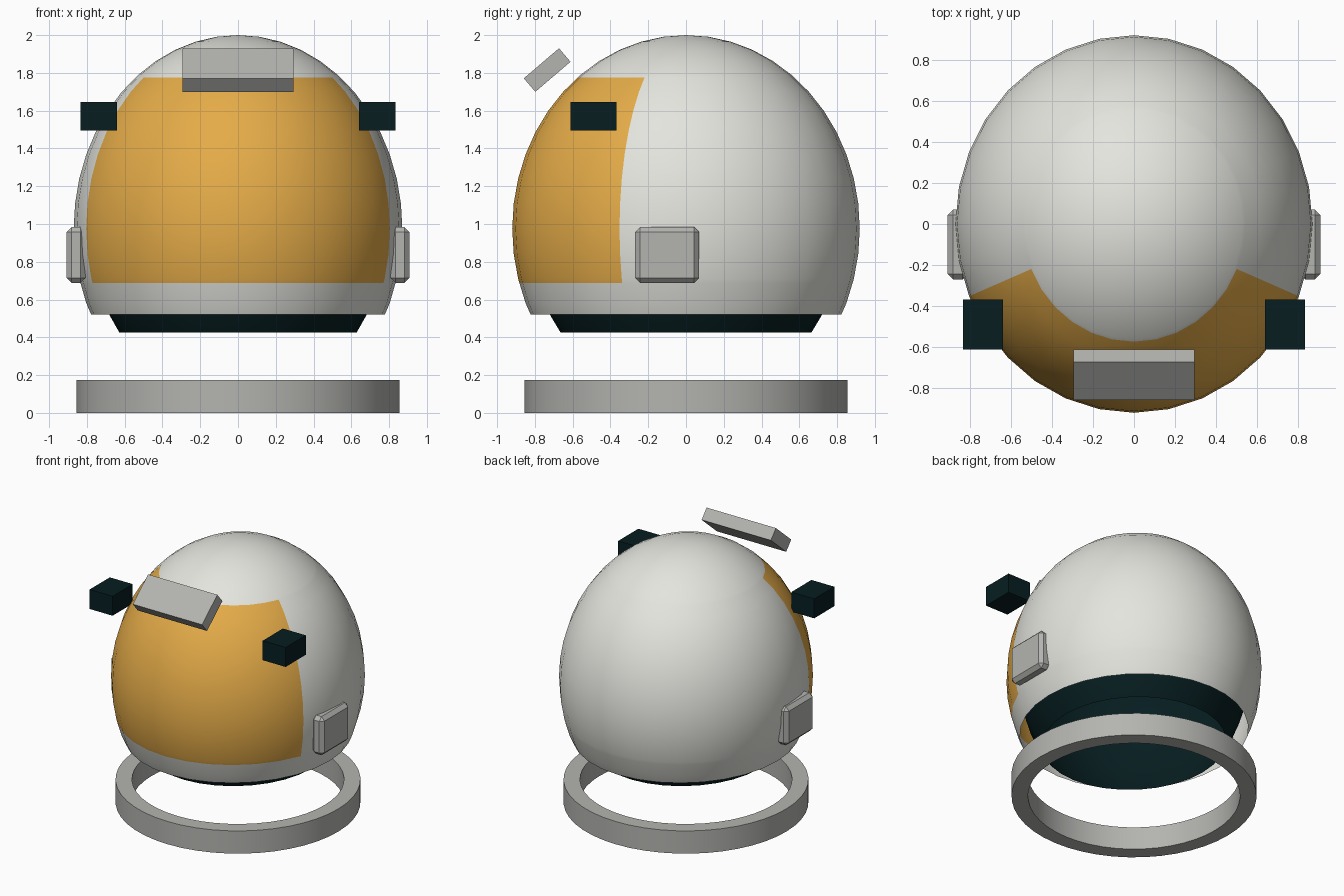
import bpy, bmesh, math
from mathutils import Matrix

cube = bpy.data.objects.get("Cube")
if cube:
    bpy.data.objects.remove(cube, do_unlink=True)


def material(name, rgb):
    m = bpy.data.materials.new(name)
    m.use_nodes = True
    m.diffuse_color = (*rgb, 1)
    m.node_tree.nodes["Principled BSDF"].inputs["Base Color"].default_value = (*rgb, 1)
    return m


white = material("shell white", (0.78, 0.78, 0.735))
gold = material("visor gold", (0.78, 0.41, 0.065))
grey = material("trim grey", (0.455, 0.46, 0.435))
dark = material("dark teal", (0.002, 0.0125, 0.0145))

RX, RY, CENTRE_Z = 0.87, 0.92, 0.975
RZ = 2 - CENTRE_Z


def finish(name, bm, mats, smooth=None):
    mesh = bpy.data.meshes.new(name)
    bm.to_mesh(mesh)
    bm.free()
    ob = bpy.data.objects.new(name, mesh)
    bpy.context.collection.objects.link(ob)
    for m in mats:
        mesh.materials.append(m)
    if smooth:
        bpy.ops.object.select_all(action='DESELECT')
        ob.select_set(True)
        bpy.context.view_layer.objects.active = ob
        bpy.ops.object.shade_smooth_by_angle(angle=math.radians(smooth))


def cut(bm, z, clear_below=False):
    bmesh.ops.bisect_plane(bm, geom=bm.verts[:] + bm.edges[:] + bm.faces[:],
                           plane_co=(0, 0, z), plane_no=(0, 0, 1), clear_inner=clear_below)


def open_dome(scale, rim):
    """Helmet-shaped ellipsoid, open below the rim height."""
    bm = bmesh.new()
    bmesh.ops.create_uvsphere(bm, u_segments=32, v_segments=24, radius=scale)
    bm.transform(Matrix.Translation((0, 0, CENTRE_Z)) @ Matrix.Diagonal((RX, RY, RZ, 1)))
    cut(bm, rim, clear_below=True)
    return bm


def box(name, centre, size, mat, tilt=0, bevel=0):
    bm = bmesh.new()
    bmesh.ops.create_cube(bm, size=1)
    bmesh.ops.scale(bm, vec=size, verts=bm.verts)
    if bevel:
        bmesh.ops.bevel(bm, geom=bm.edges[:], offset=bevel, segments=1, affect='EDGES')
    bm.transform(Matrix.Translation(centre) @ Matrix.Rotation(tilt, 4, 'X'))
    finish(name, bm, [mat])


# Helmet shell with the visor cut into its faces
VISOR_LOW, VISOR_HIGH = 0.687, 1.775
shell = open_dome(1, 0.522)
cut(shell, VISOR_LOW)
cut(shell, VISOR_HIGH)
for f in shell.faces:
    c = f.calc_center_median()
    in_front = -c.y / RY > abs(c.x) / RX * math.tan(math.radians(22.5))
    f.material_index = int(in_front and VISOR_LOW < c.z < VISOR_HIGH)
finish("helmet_shell", shell, [white, gold], 40)

# Dark inner liner, showing as the neck opening below the shell
finish("inner_liner", open_dome(0.9, 0.425), [dark], 40)

# Separate neck ring with a square section
bm = bmesh.new()
section = [bm.verts.new((r, 0, z)) for r, z in
           ((0.855, 0), (0.855, 0.175), (0.74, 0.175), (0.74, 0))]
edges = [bm.edges.new((section[i - 1], section[i])) for i in range(4)]
bmesh.ops.spin(bm, geom=section + edges, cent=(0, 0, 0), axis=(0, 0, 1),
               angle=math.tau, steps=48, use_merge=True)
bmesh.ops.recalc_face_normals(bm, faces=bm.faces)
finish("neck_ring", bm, [grey], 30)

# Tilted plate above the visor
box("brow_plate", (0, -0.735, 1.815), (0.59, 0.245, 0.094), grey, tilt=math.radians(40.5))

# Side lamps and ear pods
for side, s in (("left", 1), ("right", -1)):
    box(side + "_lamp", (s * 0.737, -0.49, 1.571), (0.195, 0.245, 0.15), dark)
    box(side + "_ear_pod", (s * 0.858, -0.1, 0.836), (0.1, 0.34, 0.297), grey, bevel=0.027)
